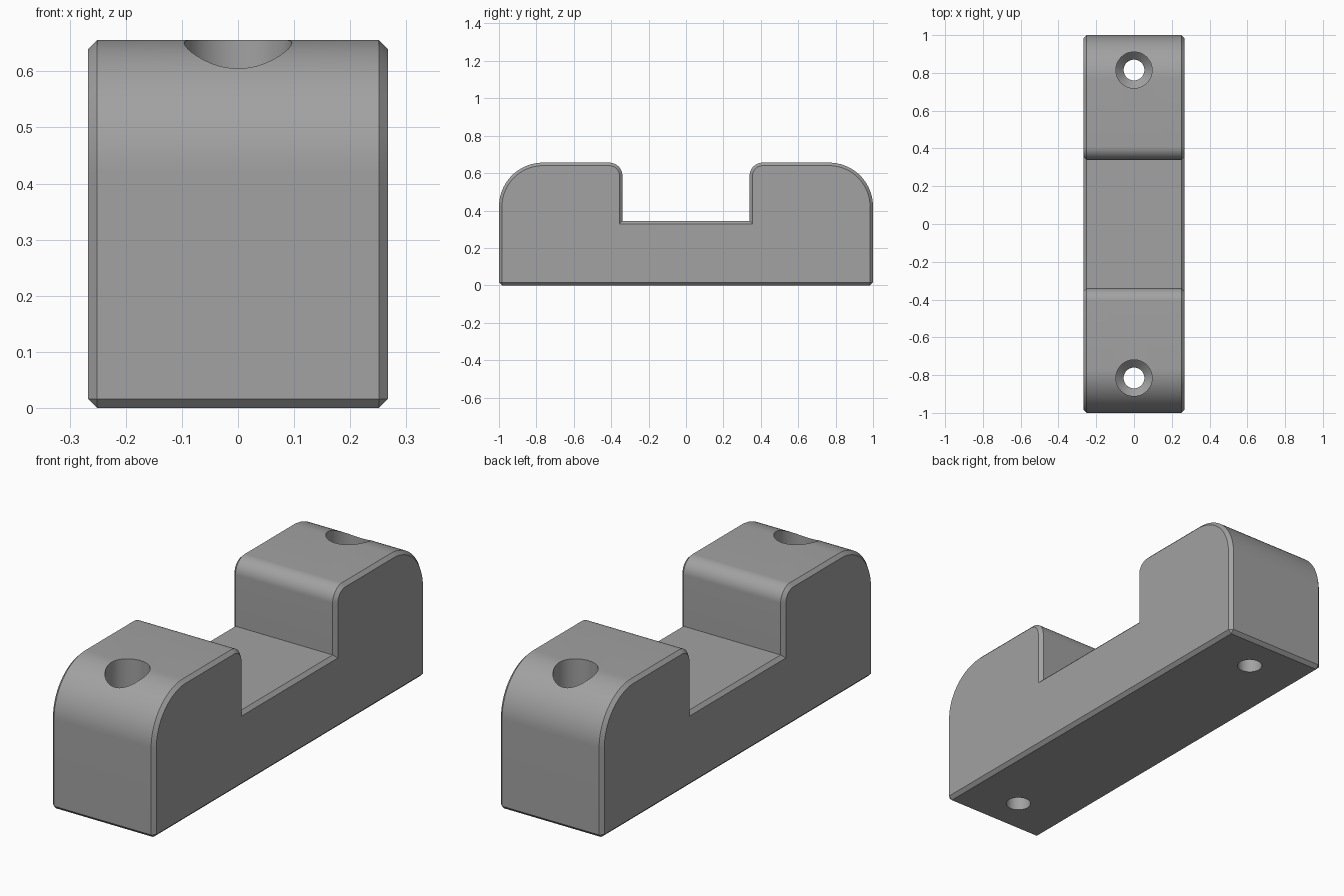
import bpy, bmesh, math

if "Cube" in bpy.data.objects:
    bpy.data.objects.remove(bpy.data.objects["Cube"])

HALF_W, HALF_L, HEIGHT = 0.267, 1.0, 0.656
SLOT_Y, SLOT_Z = 0.34, 0.345
R_OUT, R_IN, CHAMFER = 0.235, 0.07, 0.016
HOLE_Y, HOLE_R, HEAD_R = 0.815, 0.055, 0.096

grey = bpy.data.materials.new("grey")
grey.diffuse_color = (0.36, 0.36, 0.36, 1)
grey.use_nodes = True
grey.node_tree.nodes["Principled BSDF"].inputs["Base Color"].default_value = grey.diffuse_color


def to_object(bm, name):
    bmesh.ops.recalc_face_normals(bm, faces=bm.faces)
    mesh = bpy.data.meshes.new(name)
    bm.to_mesh(mesh)
    bm.free()
    mesh.materials.append(grey)
    ob = bpy.data.objects.new(name, mesh)
    bpy.context.collection.objects.link(ob)
    return ob


def arc(cy, cz, r, a0, a1, n):
    angles = [math.radians(a0 + (a1 - a0) * i / n) for i in range(n + 1)]
    return [(cy + r * math.cos(a), cz + r * math.sin(a)) for a in angles]


# Side profile: one half, then mirrored
half = [(HALF_L, 0)]
half += arc(HALF_L - R_OUT, HEIGHT - R_OUT, R_OUT, 0, 90, 24)
half += arc(SLOT_Y + R_IN, HEIGHT - R_IN, R_IN, 90, 180, 14)
half += [(SLOT_Y, SLOT_Z)]
profile = half + [(-y, z) for y, z in reversed(half)]

# Extrude the profile across the width
bm = bmesh.new()
base = bm.faces.new([bm.verts.new((-HALF_W, y, z)) for y, z in profile])
new = bmesh.ops.extrude_face_region(bm, geom=[base])["geom"]
bmesh.ops.translate(bm, vec=(2 * HALF_W, 0, 0),
                    verts=[v for v in new if isinstance(v, bmesh.types.BMVert)])
bmesh.ops.recalc_face_normals(bm, faces=bm.faces)

# Chamfer both side outlines and the two bottom end edges
edges = [e for e in bm.edges
         if abs(e.verts[0].co.x - e.verts[1].co.x) < 1e-5
         or all(v.co.z < 1e-5 for v in e.verts)]
bmesh.ops.bevel(bm, geom=edges, offset=CHAMFER, offset_type='OFFSET',
                segments=1, affect='EDGES', profile=0.5)
body = to_object(bm, "bracket_body")

# Screw hole cutters: through hole, countersink cone, wide head bore
bm = bmesh.new()
SIDES = 48
rings = [(HOLE_R, -0.1), (HOLE_R, 0.30), (HEAD_R, 0.341), (HEAD_R, 0.8)]
for cy in (-HOLE_Y, HOLE_Y):
    loops = [[bm.verts.new((r * math.cos(2 * math.pi * i / SIDES),
                            cy + r * math.sin(2 * math.pi * i / SIDES), z))
              for i in range(SIDES)] for r, z in rings]
    for a, b in zip(loops, loops[1:]):
        for i in range(SIDES):
            j = (i + 1) % SIDES
            bm.faces.new((a[i], a[j], b[j], b[i]))
    bm.faces.new(loops[0][::-1])
    bm.faces.new(loops[-1])
cutter = to_object(bm, "screw_hole_cutter")
cutter.hide_render = True

mod = body.modifiers.new("screw_holes", 'BOOLEAN')
mod.operation, mod.solver, mod.object = 'DIFFERENCE', 'EXACT', cutter
bpy.context.view_layer.objects.active = body
body.select_set(True)
bpy.ops.object.modifier_apply(modifier=mod.name)
bpy.data.objects.remove(cutter)

# Smooth the rounded surfaces, keep the chamfers crisp
bpy.ops.object.shade_smooth_by_angle(angle=math.radians(25))
